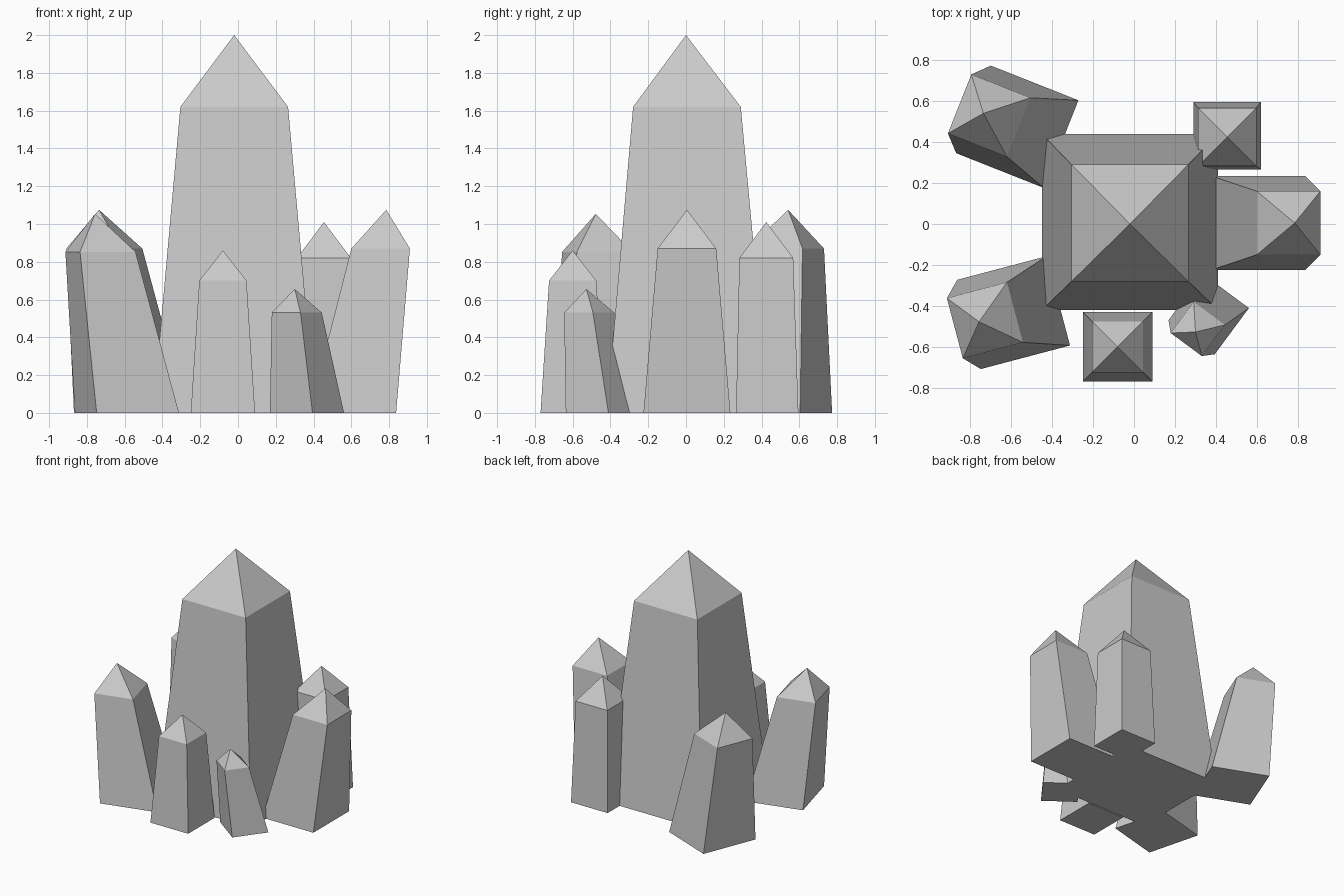
import bpy
import bmesh
import math

if "Cube" in bpy.data.objects:
    bpy.data.objects.remove(bpy.data.objects["Cube"])


def crystal(name, base, base_w, shoulder, shoulder_w, apex, angle=0.0):
    """Square tapered shaft with a pyramid tip; shoulder and apex may lean."""
    bm = bmesh.new()

    def ring(center, width):
        r = width / math.sqrt(2)
        turn = [math.radians(angle + 45 + 90 * i) for i in range(4)]
        return [bm.verts.new((center[0] + r * math.cos(a),
                              center[1] + r * math.sin(a), center[2])) for a in turn]

    low = ring(base, base_w)
    high = ring(shoulder, shoulder_w)
    tip = bm.verts.new(apex)
    bm.faces.new(low[::-1])
    for i in range(4):
        j = (i + 1) % 4
        bm.faces.new((low[i], low[j], high[j], high[i]))
        bm.faces.new((high[i], high[j], tip))
    mesh = bpy.data.meshes.new(name)
    bm.to_mesh(mesh)
    bm.free()
    bpy.context.collection.objects.link(bpy.data.objects.new(name, mesh))


def leaning_crystal(name, x, y, angle, s=1.0):
    """Scaled copy of one crystal, leaning outward along its angle."""
    c, d = math.cos(math.radians(angle)), math.sin(math.radians(angle))

    def along(t, z):
        return (x + c * t * s, y + d * t * s, z * s)

    crystal(name, along(0, 0), 0.46 * s, along(0.148, 0.87), 0.31 * s,
            along(0.178, 1.075), angle)


# Large central crystal
crystal("main_crystal", (-0.02, 0.01, 0), 0.86, (-0.02, 0.005, 1.62), 0.57, (-0.02, 0, 2.0))

# Upright side crystals
crystal("front_crystal", (-0.08, -0.60, 0), 0.34, (-0.08, -0.60, 0.70), 0.25, (-0.08, -0.60, 0.86))
crystal("back_crystal", (0.455, 0.43, 0), 0.33, (0.455, 0.425, 0.82), 0.285, (0.455, 0.425, 1.01))

# Crystals leaning outward
leaning_crystal("right_crystal", 0.607, 0.005, 0)
leaning_crystal("back_left_crystal", -0.57, 0.475, 158.4)
leaning_crystal("front_left_crystal", -0.588, -0.433, 194.8, 0.98)
leaning_crystal("small_crystal", 0.365, -0.44, -126.5, 0.61)
